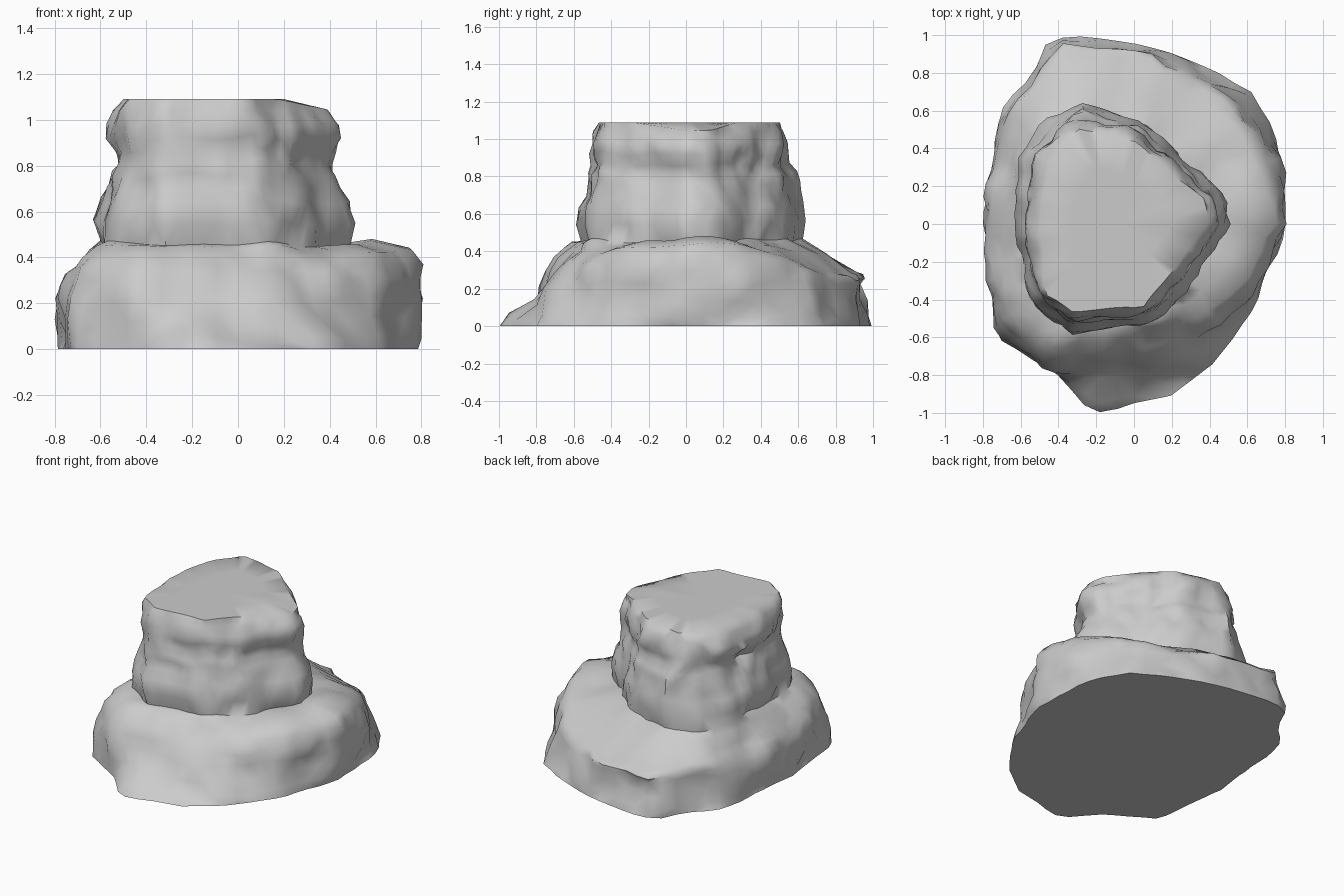
import bpy, bmesh, math
from mathutils import Vector, noise

if "Cube" in bpy.data.objects:
    bpy.data.objects.remove(bpy.data.objects["Cube"])

N = 64
CX = -0.08

# Plan outlines, counter-clockwise
base = [(.78, 0), (.77, .4), (.64, .69), (.44, .81), (.08, .95), (-.36, 1), (-.46, .95),
        (-.55, .77), (-.69, .64), (-.74, .4), (-.78, -.1), (-.72, -.6), (-.42, -.79),
        (-.22, -1), (.22, -.9), (.45, -.71), (.65, -.42)]
middle = [(.81, 0), (.77, .35), (.54, .64), (.1, .91), (-.41, .94), (-.66, .58),
          (-.79, .2), (-.79, -.2), (-.72, -.55), (-.49, -.77), (.2, -.72), (.6, -.4)]
shelf = [(.73, 0, .43), (.67, .3, .42), (.5, .59, .34), (.05, .85, .28), (-.36, .91, .29),
         (-.58, .57, .34), (-.7, .1, .36), (-.69, -.2, .37), (-.63, -.5, .4),
         (-.5, -.67, .41), (-.1, -.6, .42), (.32, -.51, .40), (.6, -.28, .43)]
neck = [(.5, 0), (.44, .18), (.22, .39), (.05, .54), (-.27, .64), (-.46, .57),
        (-.61, .35), (-.62, 0), (-.55, -.4), (-.33, -.58), (.1, -.52), (.27, -.36)]
cap = [(.39, .02), (.37, .14), (.2, .26), (0, .44), (-.3, .51), (-.41, .36),
       (-.48, .2), (-.5, -.05), (-.46, -.37), (-.32, -.46), (.05, -.44), (.2, -.26)]


def ring(outline, z=None, s=1.0):
    """Resample an outline to N points at even angles around the centre."""
    pts = [Vector((p[0], p[1], p[2] if len(p) > 2 else z)) for p in outline]
    ang = [math.atan2(p.y, p.x - CX) % math.tau for p in pts]
    ordered = [(a, pts[i]) for a, i in sorted(zip(ang, range(len(pts))))]
    ordered = [(ordered[-1][0] - math.tau, ordered[-1][1])] + ordered + \
              [(ordered[0][0] + math.tau, ordered[0][1])]
    out = []
    for i in range(N):
        a = math.tau * i / N
        for (a0, p0), (a1, p1) in zip(ordered, ordered[1:]):
            if a0 <= a < a1:
                p = p0.lerp(p1, (a - a0) / (a1 - a0))
                out.append(Vector((CX + (p.x - CX) * s, p.y * s, p.z)))
                break
    return out


def blend(a, b, t, z, side=0.0):
    """Mix two rings at height z; side adds extra mix on the left and right only."""
    return [Vector((*p.lerp(q, t + side * math.cos(math.tau * i / N) ** 2).xy, z))
            for i, (p, q) in enumerate(zip(a, b))]


b0, m0, s0 = ring(base, 0), ring(middle, .22), ring(shelf)
n0, c0 = ring(neck, .5), ring(cap, 1.09)
for p in c0:  # summit dips at its right rim
    p.z -= max(0, p.x - .18) * .22
lip = blend(n0, c0, .75, 0)
for p, q in zip(lip, c0):
    p.z = q.z - .05

# Stacked strata from the foot to the flat summit
rings = [b0,
         blend(b0, m0, .25, .05),
         blend(b0, m0, .7, .13),
         m0,
         [p.lerp(q, .4) + Vector((p.x, p.y, 0)) * .03 for p, q in zip(m0, s0)],
         [p.lerp(q, .75) + Vector((p.x, p.y, 0)) * .03 for p, q in zip(m0, s0)],
         s0,
         [p.lerp(q, .55) - Vector((0, 0, .01)) for p, q in zip(s0, n0)],
         ring(neck, .46, .985),
         ring(neck, .55, 1.0),
         blend(n0, c0, .15, .64, .1),
         blend(n0, c0, .25, .70, .15),
         blend(n0, c0, .3, .76, .25),
         blend(n0, c0, .4, .81, .45),
         blend(n0, c0, .65, .86, .1),
         blend(n0, c0, .6, .92, -.15),
         blend(n0, c0, .68, .98, -.15),
         lip,
         c0]

# Rocky surface: chunky and fine noise, with the strata wandering up and down
bm = bmesh.new()
rows = []
last = len(rings) - 1
for k, r in enumerate(rings):
    amp = .35 if k in (0, last) else 1.0
    row = []
    for p in r:
        d = Vector((p.x - CX, p.y, 0)).normalized()
        n = .03 * noise.noise(p * 4.5) + .035 * noise.noise(p * 9 + Vector((7, 3, 1)))
        q = p + d * n * amp
        if 0 < k < last - 1:
            q.z += .035 * noise.noise(Vector((p.x * 4, p.y * 4, p.z * 2 + 5)))
        row.append(bm.verts.new(q))
    rows.append(row)
for lo, hi in zip(rows, rows[1:]):
    for i in range(N):
        j = (i + 1) % N
        bm.faces.new((lo[i], lo[j], hi[j], hi[i]))
bm.faces.new(rows[0][::-1])
# Summit fans in to a level centre
centre = bm.verts.new((CX, 0, 1.09))
inner = [bm.verts.new(Vector((CX + (v.co.x - CX) * .6, v.co.y * .6, 1.09))) for v in rows[-1]]
for i in range(N):
    j = (i + 1) % N
    bm.faces.new((rows[-1][i], rows[-1][j], inner[j], inner[i]))
    bm.faces.new((inner[i], inner[j], centre))
bmesh.ops.triangulate(bm, faces=[f for f in bm.faces if len(f.verts) == 4])

mesh = bpy.data.meshes.new("rock_pedestal")
bm.to_mesh(mesh)
bm.free()
rock = bpy.data.objects.new("rock_pedestal", mesh)
bpy.context.collection.objects.link(rock)
bpy.context.view_layer.objects.active = rock
rock.select_set(True)
bpy.ops.object.shade_smooth_by_angle(angle=math.radians(55))
